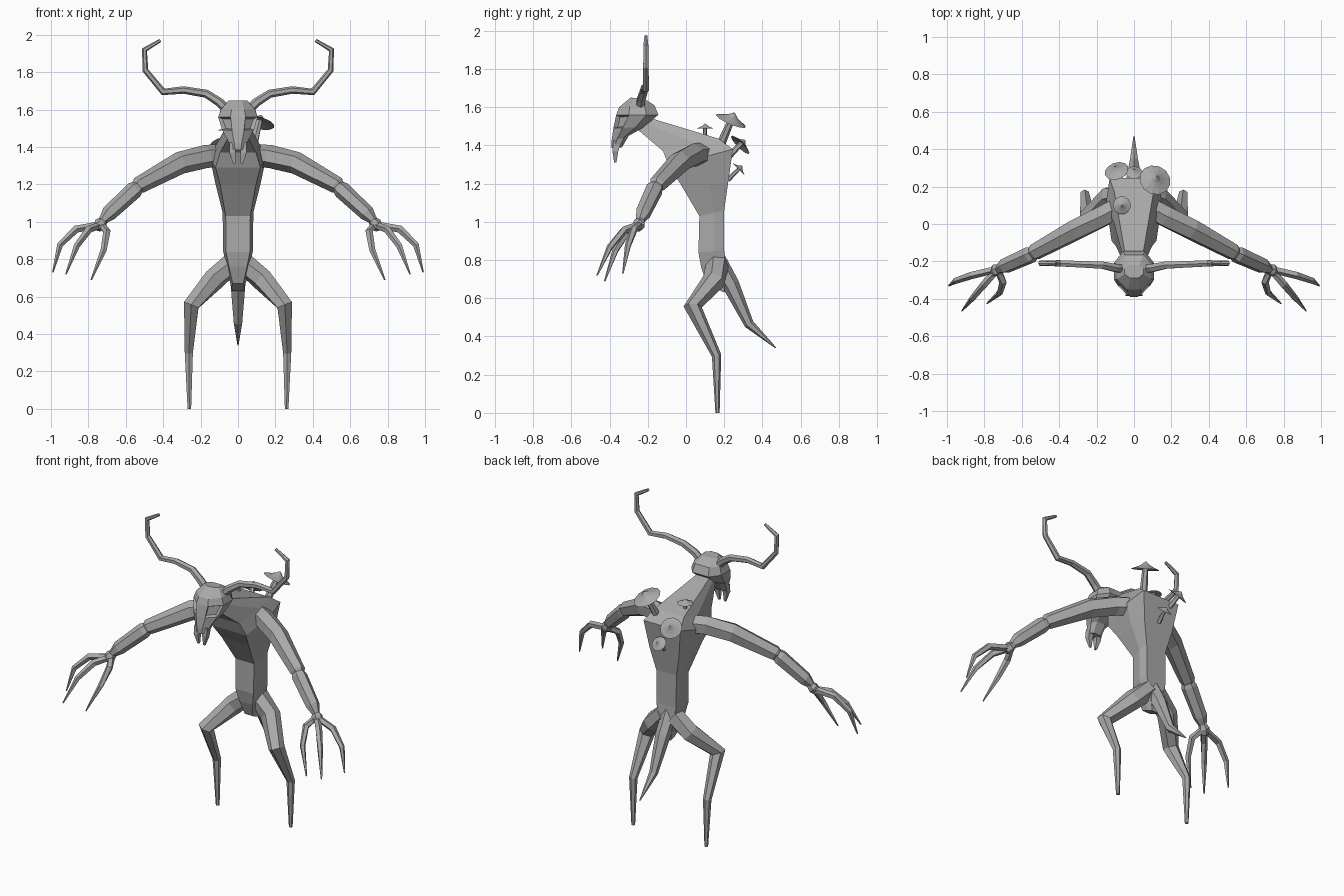
import bpy
import bmesh
import math
from mathutils import Vector

if "Cube" in bpy.data.objects:
    bpy.data.objects.remove(bpy.data.objects["Cube"])

SHADE = (.4, .4, .4, 1)
grey = bpy.data.materials.new("plain_grey")
grey.use_nodes = True
grey.diffuse_color = SHADE
grey.node_tree.nodes["Principled BSDF"].inputs["Base Color"].default_value = SHADE

SIDEWAYS = Vector((1, 0, 0))
BACKWARD = Vector((0, 1, 0))
UPWARD = Vector((0, 0, 1))


def finish(name, bm):
    """Turn a bmesh into a flat-shaded grey object."""
    bmesh.ops.recalc_face_normals(bm, faces=bm.faces)
    mesh = bpy.data.meshes.new(name)
    bm.to_mesh(mesh)
    bm.free()
    mesh.materials.append(grey)
    obj = bpy.data.objects.new(name, mesh)
    bpy.context.collection.objects.link(obj)
    return obj


def loft(rings):
    """Skin a list of equal point rings and close both ends."""
    bm = bmesh.new()
    rows = [[bm.verts.new(point) for point in ring] for ring in rings]
    for lower, upper in zip(rows, rows[1:]):
        for i in range(len(lower)):
            bm.faces.new((lower[i - 1], lower[i], upper[i], upper[i - 1]))
    bm.faces.new(rows[0])
    bm.faces.new(rows[-1])
    bmesh.ops.recalc_face_normals(bm, faces=bm.faces)
    return bm


def circle(centre, u, v, radius, sides):
    """Points of a regular polygon in the plane of u and v."""
    angles = [math.tau * (k + .5) / sides for k in range(sides)]
    return [centre + (u * math.cos(a) + v * math.sin(a)) * radius for a in angles]


def tube(name, path, sides=6, reference=BACKWARD, mirror=1):
    """Faceted limb; each path entry is x, y, z, radius."""
    points = [Vector((x * mirror, y, z)) for x, y, z, radius in path]
    rings = []
    for i, point in enumerate(points):
        arriving = (point - points[max(i - 1, 0)]).normalized()
        leaving = (points[min(i + 1, len(points) - 1)] - point).normalized()
        along = (arriving + leaving).normalized()
        u = (reference - along * reference.dot(along)).normalized()
        rings.append(circle(point, u, along.cross(u), path[i][-1], sides))
    return finish(name, loft(rings))


def pair(name, path, sides=6, reference=BACKWARD):
    """The same limb on both sides of the body."""
    tube("left_" + name, path, sides, reference)
    tube("right_" + name, path, sides, reference, mirror=-1)


def body_ring(front, back, width, stops, front_ratio, back_ratio):
    """Symmetric ring from a front edge to a back edge, widest at the stops."""
    front, back = Vector((0, *front)), Vector((0, *back))
    half = [front + SIDEWAYS * width * front_ratio]
    half += [front.lerp(back, stop) + SIDEWAYS * width for stop in stops]
    half += [back + SIDEWAYS * width * back_ratio]
    return half + [Vector((-p.x, p.y, p.z)) for p in reversed(half)]


# Torso, from pelvis through waist and hunched chest to the neck:
# front edge (y, z), back edge (y, z), half width
torso = [
    ((.11, .67), (.2, .63), .035),
    ((.08, .76), (.21, .74), .06),
    ((.065, .84), (.2, .85), .08),
    ((.07, 1.03), (.2, 1.06), .082),
    ((-.03, 1.2), (.22, 1.2), .12),
    ((-.09, 1.29), (.245, 1.38), .15),
    ((-.12, 1.37), (.17, 1.435), .12),
    ((-.25, 1.48), (-.21, 1.55), .045),
]
finish("torso", loft([body_ring(*row, stops=(.6,), front_ratio=.8, back_ratio=.87)
                      for row in torso]))

# Skull from crown to snout, with sunken eye sockets
skull = [
    ((-.29, 1.65), (-.22, 1.645), .05),
    ((-.35, 1.6), (-.165, 1.61), .09),
    ((-.365, 1.56), (-.145, 1.56), .106),
    ((-.38, 1.49), (-.22, 1.495), .085),
    ((-.39, 1.42), (-.3, 1.45), .052),
    ((-.39, 1.385), (-.335, 1.39), .042),
]
head = loft([body_ring(*row, stops=(.3, .72), front_ratio=.38, back_ratio=.55)
             for row in skull])
sockets = []
for face in head.faces:
    height = face.calc_center_median().z
    if 1.5 < height < 1.55 and face.normal.y < -.3 and abs(face.normal.x) > .3:
        sockets.append(face)
bmesh.ops.inset_individual(head, faces=sockets, thickness=.012, depth=-.022)
finish("skull", head)

# Two upper teeth at the end of the snout
pair("tooth", [(.026, -.36, 1.42, .028), (.03, -.37, 1.37, .022),
               (.02, -.37, 1.31, .008)], sides=4)

# Antlers sweep out, then hook upward and back in
pair("antler", [(.05, -.24, 1.59, .026), (.1, -.235, 1.64, .024),
                (.17, -.22, 1.685, .022), (.29, -.215, 1.705, .02),
                (.4, -.21, 1.695, .019), (.495, -.21, 1.81, .016),
                (.5, -.21, 1.92, .015), (.415, -.21, 1.97, .009)])

# Arms
pair("upper_arm", [(.08, .09, 1.355, .06), (.17, .04, 1.35, .062),
                   (.31, -.03, 1.315, .06), (.53, -.15, 1.195, .046),
                   (.55, -.16, 1.18, .03)])
pair("forearm", [(.52, -.145, 1.2, .03), (.555, -.165, 1.17, .047),
                 (.69, -.225, 1.045, .042), (.73, -.245, 1, .02)])
pair("wrist", [(.715, -.235, 1.01, .022), (.735, -.245, .99, .034),
               (.755, -.26, .965, .025)])


def finger(name, tip, splay):
    """Clawed finger arching from the wrist, bowed sideways by splay."""
    wrist, tip = Vector((.73, -.24, .985)), Vector(tip)
    arch = UPWARD * .07 + SIDEWAYS * splay
    knuckle = wrist.lerp(tip, .37) + arch
    joint = wrist.lerp(tip, .7) + arch
    pair(name, [(*wrist, .02), (*knuckle, .021), (*joint, .017), (*tip, .004)], sides=5)


finger("outer_finger", tip=(.99, -.33, .73), splay=.04)
finger("middle_finger", tip=(.92, -.465, .72), splay=0)
finger("inner_finger", tip=(.785, -.425, .69), splay=-.05)

# Backward-bending legs
pair("leg", [(.03, .165, .78, .06), (.13, .145, .69, .06), (.25, .035, .555, .048),
             (.263, .16, .3, .025), (.26, .165, 0, .011)], reference=SIDEWAYS)

# Tail
tube("tail", [(0, .16, .8, .05), (0, .235, .67, .045),
              (0, .33, .465, .026), (0, .47, .34, .003)], reference=SIDEWAYS)


def mushroom(name, root, centre, radius):
    """Stem with a pointed, flaring cap facing along the stem."""
    root, centre = Vector(root), Vector(centre)
    axis = (centre - root).normalized()
    u = axis.cross(SIDEWAYS).normalized()
    v = axis.cross(u)
    stem = radius / 5
    tube(name + "_stem", [(*root, stem * 1.4), (*centre, stem)], reference=SIDEWAYS)
    rings = [circle(centre, u, v, stem, sides=12)]
    for spread in (1, .95, .6, .3, .05):
        rise = .55 - .7 * math.sqrt(spread)
        rings.append(circle(centre + axis * radius * rise, u, v, radius * spread, sides=12))
    finish(name + "_cap", loft(rings))


# Mushrooms growing on the back
mushroom("large_mushroom", root=(.08, .18, 1.4), centre=(.115, .24, 1.54), radius=.085)
mushroom("rear_mushroom", root=(-.07, .22, 1.34), centre=(-.095, .29, 1.41), radius=.066)
mushroom("small_mushroom", root=(-.065, .1, 1.4), centre=(-.065, .1, 1.495), radius=.048)
mushroom("low_mushroom", root=(0, .22, 1.22), centre=(0, .28, 1.28), radius=.046)
